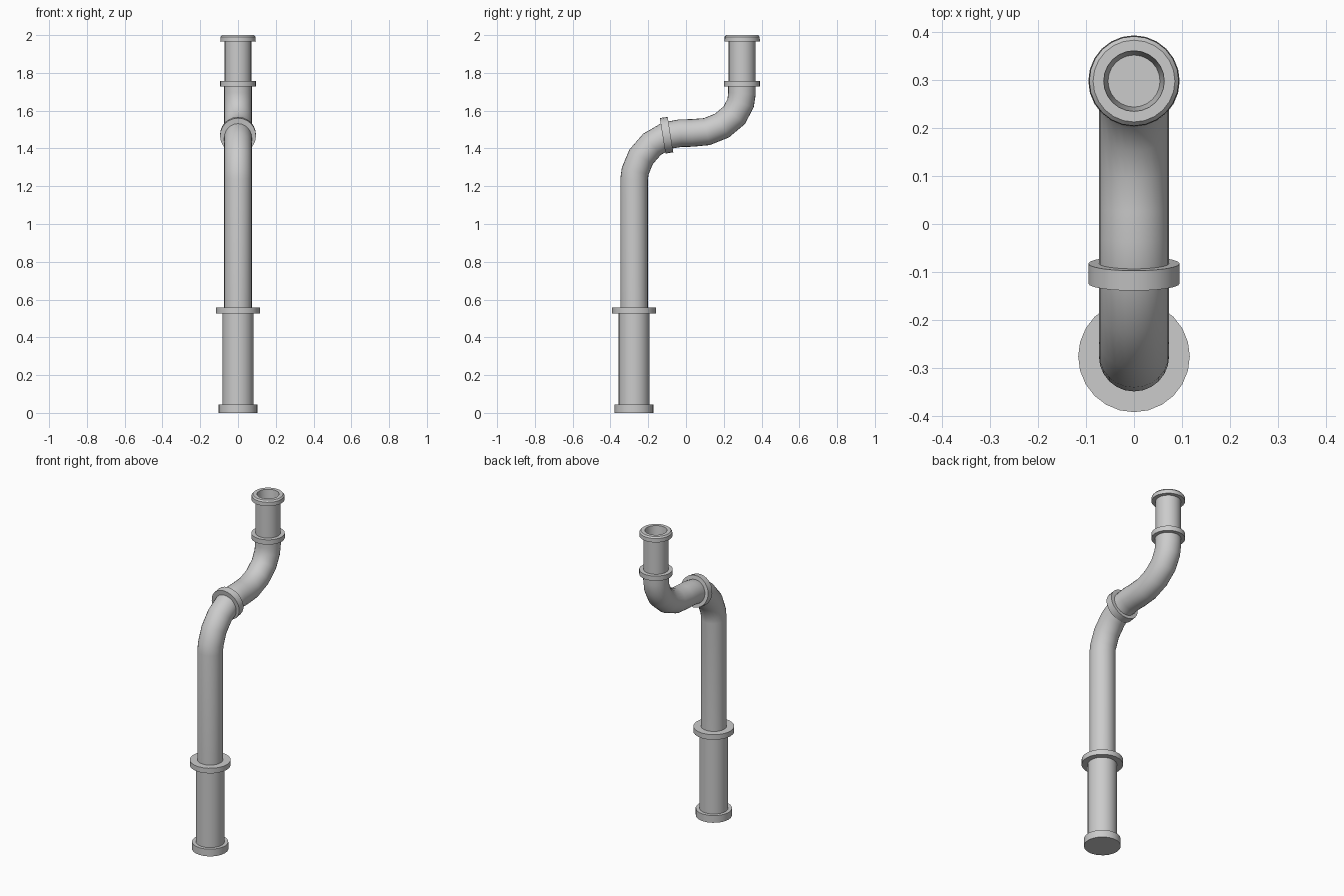
import bpy, bmesh, math
from mathutils import Vector

if "Cube" in bpy.data.objects:
    bpy.data.objects.remove(bpy.data.objects["Cube"])

SIDES = 24


def loft(name, rings, cap=True):
    """rings: list of (y, z, tangent angle from +y, radius); skins them into a tube."""
    bm = bmesh.new()
    loops = []
    for y, z, ang, r in rings:
        u = Vector((1, 0, 0))
        v = Vector((0, -math.sin(ang), math.cos(ang)))
        c = Vector((0, y, z))
        loops.append([bm.verts.new(c + r * (math.cos(a) * u + math.sin(a) * v))
                      for a in (2 * math.pi * i / SIDES for i in range(SIDES))])
    for a, b in zip(loops, loops[1:]):
        for i in range(SIDES):
            j = (i + 1) % SIDES
            bm.faces.new((a[i], a[j], b[j], b[i]))
    if cap:
        bm.faces.new(loops[0])
        bm.faces.new(loops[-1])
    bmesh.ops.recalc_face_normals(bm, faces=bm.faces)
    me = bpy.data.meshes.new(name)
    bm.to_mesh(me)
    bm.free()
    ob = bpy.data.objects.new(name, me)
    bpy.context.collection.objects.link(ob)
    bpy.ops.object.select_all(action='DESELECT')
    ob.select_set(True)
    bpy.context.view_layer.objects.active = ob
    bpy.ops.object.shade_smooth_by_angle(angle=math.radians(35))
    return ob


def upright(name, y, profile):
    """Turned part on a vertical axis; profile is (radius, z) pairs."""
    return loft(name, [(y, z, math.pi / 2, r) for r, z in profile])


def pipe(name, path, r):
    """Round pipe along a (y, z) path, starting and ending vertical."""
    rings = []
    for i, (y, z) in enumerate(path):
        ang = math.pi / 2
        if 0 < i < len(path) - 1:
            a, b = Vector(path[i - 1]), Vector(path[i + 1])
            p = Vector((y, z))
            t = (p - a).normalized() + (b - p).normalized()
            ang = math.atan2(t.y, t.x)
        rings.append((y, z, ang, r))
    return loft(name, rings)


LOW, HIGH = -0.275, 0.299

# Bottom sleeve with foot collar and upper flange
upright("base_sleeve", LOW, [(0.103, 0), (0.103, 0.045), (0.082, 0.045), (0.082, 0.525),
                             (0.116, 0.525), (0.116, 0.557), (0.07, 0.557)])

# S-bent main pipe
pipe("bent_pipe", [(LOW, 0.54), (LOW, 1.235), (-0.269, 1.28), (-0.238, 1.355), (-0.18, 1.422),
                   (-0.10, 1.468), (-0.03, 1.481), (0.03, 1.482), (0.11, 1.489), (0.19, 1.521),
                   (0.255, 1.575), (0.289, 1.64), (HIGH - 0.003, 1.69), (HIGH - 0.003, 1.74)], 0.073)

# Tilted joint ring in the middle of the bend
tilt = math.radians(9)
half = 0.021
dy, dz = math.cos(tilt) * half, math.sin(tilt) * half
cy, cz = -0.103, 1.470
loft("joint_ring", [(cy - dy, cz - dz, tilt, 0.07), (cy - dy, cz - dz, tilt, 0.095),
                    (cy + dy, cz + dz, tilt, 0.095), (cy + dy, cz + dz, tilt, 0.07)])

# Top sleeve with lower collar, rim and recessed mouth
upright("top_sleeve", HIGH - 0.002, [(0.07, 1.727), (0.095, 1.727), (0.095, 1.757), (0.071, 1.757),
                                     (0.071, 1.967), (0.094, 1.967), (0.093, 1.991), (0.085, 2.0),
                                     (0.063, 2.0), (0.054, 1.90)])
